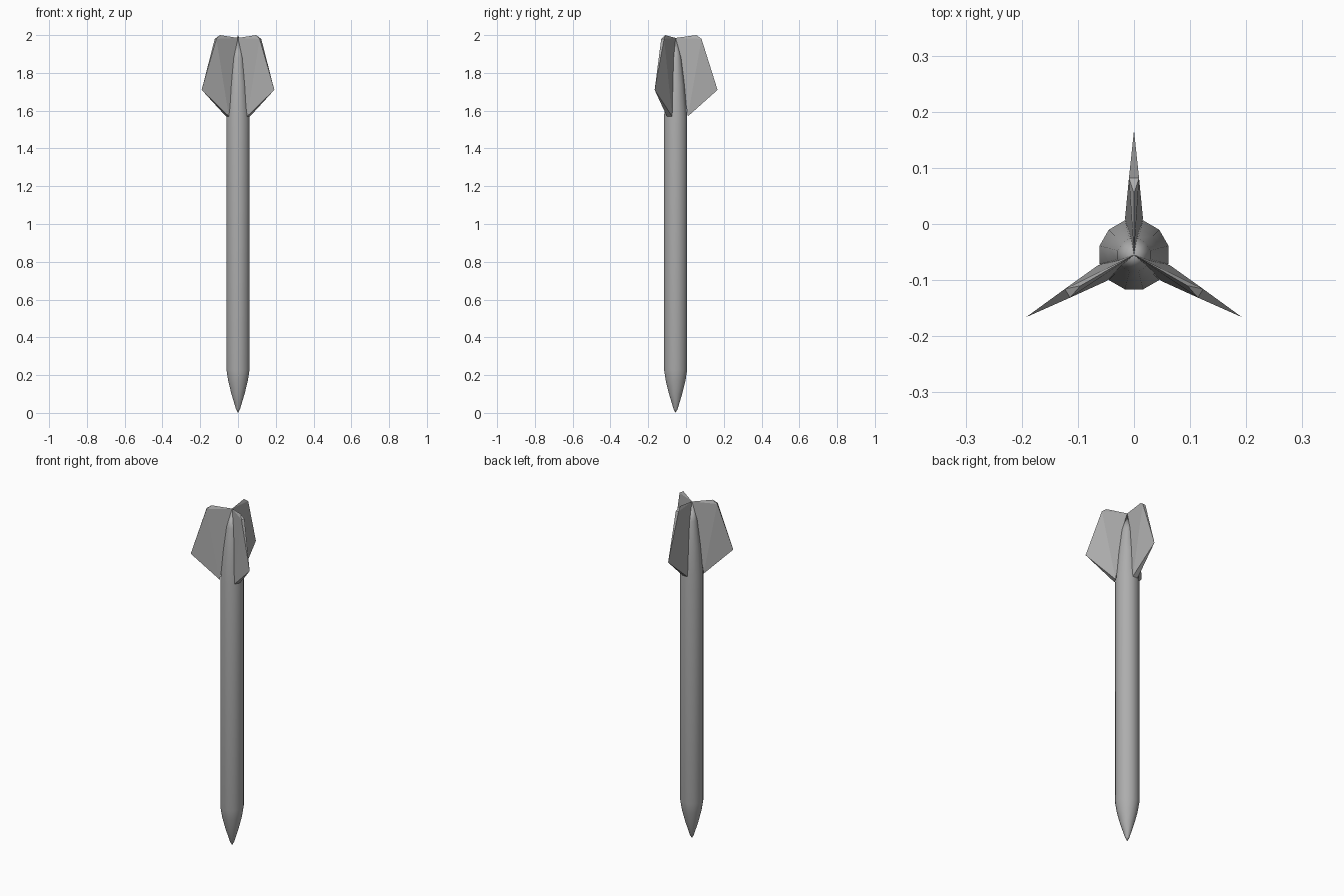
import bpy, bmesh
from math import sin, cos, pi, radians
from mathutils import Matrix, Vector

cube = bpy.data.objects.get("Cube")
if cube:
    bpy.data.objects.remove(cube, do_unlink=True)

AXIS = Vector((0, -0.055, 0))   # the shaft sits forward of the centre
SIDES = 12

grey = bpy.data.materials.new("plain grey")
grey.use_nodes = True
colour = (0.42, 0.42, 0.42, 1)
grey.diffuse_color = colour
grey.node_tree.nodes["Principled BSDF"].inputs["Base Color"].default_value = colour


def finish(name, bm, smooth_angle=None):
    bmesh.ops.recalc_face_normals(bm, faces=bm.faces[:])
    mesh = bpy.data.meshes.new(name)
    bm.to_mesh(mesh)
    bm.free()
    mesh.materials.append(grey)
    obj = bpy.data.objects.new(name, mesh)
    obj.location = AXIS
    bpy.context.collection.objects.link(obj)
    if smooth_angle:
        bpy.ops.object.select_all(action='DESELECT')
        obj.select_set(True)
        bpy.context.view_layer.objects.active = obj
        bpy.ops.object.shade_smooth_by_angle(angle=radians(smooth_angle))
    return obj


# Shaft: pointed nose at the bottom, tapering tail at the top (radius, height)
profile = [(0.011, 0.02), (0.036, 0.1), (0.054, 0.17), (0.0635, 0.23),
           (0.0635, 1.57), (0.048, 1.74), (0.03, 1.88)]
bm = bmesh.new()
rings = []
for r, z in profile:
    angles = [2 * pi * (i + 0.5) / SIDES for i in range(SIDES)]
    rings.append([bm.verts.new((r * cos(a), r * sin(a), z)) for a in angles])
nose = bm.verts.new((0, 0, 0))
tail = bm.verts.new((0, 0, 1.985))
for i in range(SIDES):
    j = (i + 1) % SIDES
    for low, high in zip(rings, rings[1:]):
        bm.faces.new((low[i], low[j], high[j], high[i]))
    bm.faces.new((nose, rings[0][j], rings[0][i]))
    bm.faces.new((tail, rings[-1][i], rings[-1][j]))
finish("shaft", bm, 35)

# Three wedge fins: thick at the root, sharp at the outer point
for name, angle in (("back_fin", 90), ("right_fin", 210), ("left_fin", 330)):
    bm = bmesh.new()
    outer = bm.verts.new((0.222, 0, 1.71))
    crest = bm.verts.new((0.11, 0, 2.0))
    centre = bm.verts.new((0, 0, 1.985))
    root = [bm.verts.new((0.065, s * 0.016, 1.57)) for s in (1, -1)]
    corner = [bm.verts.new((0.137, s * 0.009, 1.98)) for s in (1, -1)]
    for k in (0, 1):
        bm.faces.new((root[k], outer, corner[k]))
        bm.faces.new((root[k], corner[k], centre))
        bm.faces.new((corner[k], crest, centre))
    bm.faces.new((root[0], root[1], outer))
    bm.faces.new((root[1], root[0], centre))
    bm.faces.new((corner[0], corner[1], crest))
    bm.faces.new((corner[1], corner[0], outer))
    bmesh.ops.rotate(bm, verts=bm.verts[:], cent=(0, 0, 0),
                     matrix=Matrix.Rotation(radians(angle), 3, 'Z'))
    finish(name, bm)
